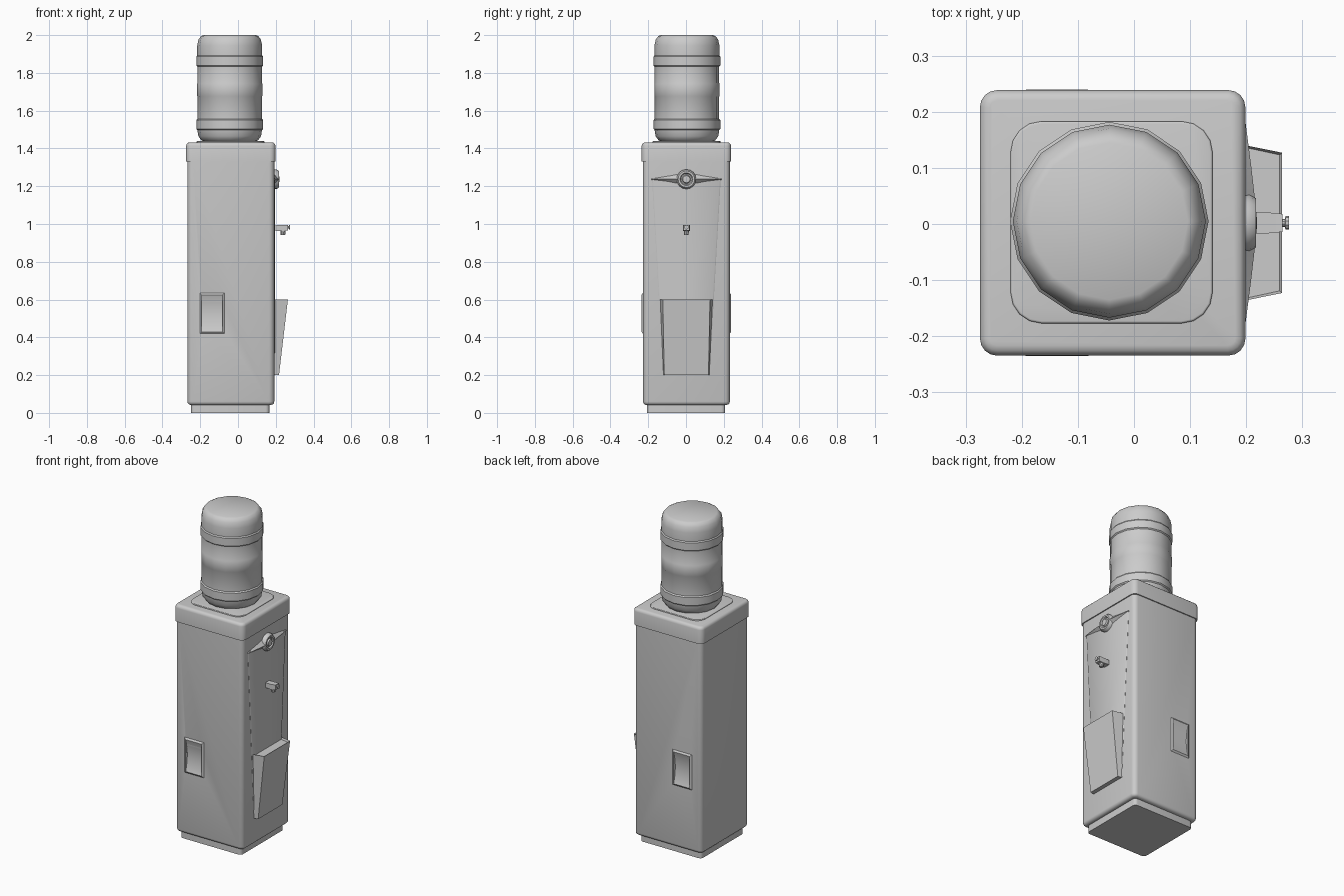
import bpy, bmesh, math
from mathutils import Matrix, Vector

if "Cube" in bpy.data.objects:
    bpy.data.objects.remove(bpy.data.objects["Cube"])

CX, CY = -0.038, 0.002   # cabinet centre


def finish(name, bm, angle=35):
    bmesh.ops.recalc_face_normals(bm, faces=bm.faces)
    me = bpy.data.meshes.new(name)
    bm.to_mesh(me)
    bm.free()
    ob = bpy.data.objects.new(name, me)
    bpy.context.collection.objects.link(ob)
    bpy.ops.object.select_all(action='DESELECT')
    ob.select_set(True)
    bpy.context.view_layer.objects.active = ob
    bpy.ops.object.shade_smooth_by_angle(angle=math.radians(angle))
    return ob


def bevel(bm, test, width, seg):
    edges = [e for e in bm.edges if test(e)]
    bmesh.ops.bevel(bm, geom=edges, offset=width, segments=seg, profile=0.5, affect='EDGES')


def rounded_box(name, cx, cy, half, z0, z1, corner, top=0, bottom=0):
    bm = bmesh.new()
    bmesh.ops.create_cube(bm, size=1, matrix=Matrix.Translation((cx, cy, (z0 + z1) / 2))
                          @ Matrix.Diagonal((2 * half, 2 * half, z1 - z0, 1)))
    bevel(bm, lambda e: abs(e.verts[0].co.z - e.verts[1].co.z) > 1e-4, corner, 4)
    for z, w in ((z1, top), (z0, bottom)):
        if w:
            bevel(bm, lambda e: all(abs(v.co.z - z) < 1e-5 for v in e.verts), w, 3)
    return finish(name, bm)


def loft(name, rings, angle=35):
    """Skin a list of equal-length point rings and cap both ends."""
    bm = bmesh.new()
    rows = [[bm.verts.new(p) for p in r] for r in rings]
    n = len(rows[0])
    for a, b in zip(rows, rows[1:]):
        for i in range(n):
            bm.faces.new((a[i], a[(i + 1) % n], b[(i + 1) % n], b[i]))
    bm.faces.new(rows[0])
    bm.faces.new(rows[-1])
    return finish(name, bm, angle)


def lathe(name, profile, origin, sides, axis='Z', angle=35):
    """Profile of (radius, height) turned around z or x."""
    rings = []
    for r, h in profile:
        ring = []
        for i in range(sides):
            a = 2 * math.pi * i / sides
            c, s = r * math.cos(a), r * math.sin(a)
            ring.append(Vector(origin) + Vector((c, s, h) if axis == 'Z' else (h, c, s)))
        rings.append(ring)
    return loft(name, rings, angle)


def rect_yz(x, hy, z0, z1):
    return [(x, CY - hy, z0), (x, CY + hy, z0), (x, CY + hy, z1), (x, CY - hy, z1)]


# cabinet, plinth, lid and raised bottle seat
rounded_box("plinth", -0.041, CY - 0.002, 0.207, 0, 0.06, 0.02)
cabinet = rounded_box("cabinet", CX, CY, 0.230, 0.042, 1.34, 0.028, bottom=0.018)
rounded_box("lid", CX, CY, 0.2365, 1.33, 1.432, 0.03, top=0.018)
rounded_box("bottle_seat", -0.04, 0.003, 0.18, 1.42, 1.439, 0.055, top=0.004)

# water bottle with raised bands
lathe("water_bottle", [
    (0.125, 1.432), (0.150, 1.443), (0.166, 1.465), (0.171, 1.497), (0.177, 1.503),
    (0.177, 1.550), (0.171, 1.557), (0.171, 1.675), (0.173, 1.679), (0.173, 1.742),
    (0.171, 1.746), (0.171, 1.833), (0.177, 1.839), (0.177, 1.886), (0.172, 1.893),
    (0.172, 1.945), (0.165, 1.977), (0.152, 1.994), (0.140, 2.0)],
    (-0.044, 0.005, 0), 16)

# tapered front panel
loft("front_panel", [
    [(x, CY - 0.122 + d, 0.2), (x, CY + 0.122 - d, 0.2),
     (x, CY + 0.182 - d, 1.24), (x, CY - 0.182 + d, 1.24)]
    for x, d in ((0.18, 0), (0.193, 0), (0.197, 0.006))])

# drip tray: wedge with a shallow open top
bm = bmesh.new()
back = [bm.verts.new(p) for p in ((0.19, CY - 0.122, 0.2), (0.19, CY + 0.122, 0.2),
                                  (0.19, CY + 0.14, 0.6), (0.19, CY - 0.14, 0.6))]
front = [bm.verts.new(p) for p in ((0.217, CY - 0.117, 0.2), (0.217, CY + 0.117, 0.2),
                                   (0.264, CY + 0.125, 0.6), (0.264, CY - 0.125, 0.6))]
bm.faces.new(back)
bm.faces.new(front)
for i in range(4):
    j = (i + 1) % 4
    f = bm.faces.new((back[i], back[j], front[j], front[i]))
    if i == 2:
        top = f
bmesh.ops.recalc_face_normals(bm, faces=bm.faces)
bmesh.ops.inset_individual(bm, faces=[top], thickness=0.006, depth=0)
bmesh.ops.translate(bm, verts=top.verts, vec=(0, 0, -0.012))
finish("drip_tray", bm, 20)

# round dial with two tapering side trims
ZD = 1.237
lathe("dial", [(0.052, 0.185), (0.052, 0.205), (0.044, 0.217), (0.034, 0.217),
               (0.029, 0.209), (0.023, 0.209), (0.019, 0.218), (0.008, 0.219)],
      (0, CY, ZD), 16, 'X')
for name, s in (("trim_left", -1), ("trim_right", 1)):
    loft(name, [[(0.188, CY + s * y, ZD - h), (x, CY + s * y, ZD),
                 (0.188, CY + s * y, ZD + h)]
                for y, h, x in ((0.03, 0.034, 0.217), (0.10, 0.020, 0.209),
                                (0.185, 0.006, 0.198))], 20)

# tap: arm, lever button, spout
loft("tap_arm", [rect_yz(0.19, 0.019, 0.965, 0.993), rect_yz(0.235, 0.019, 0.962, 0.994),
                 rect_yz(0.265, 0.016, 0.966, 0.996)], 20)
lathe("tap_button", [(0.007, 0.26), (0.007, 0.269), (0.012, 0.270), (0.012, 0.276)],
      (0, CY, 0.983), 10, 'X')
lathe("tap_spout", [(0.012, 0.943), (0.015, 0.970)], (0.238, CY, 0), 10)

# side hand grips: raised bevelled plates with a shallow scoop
for name, s in (("grip_left", -1), ("grip_right", 1)):
    grip = loft(name, [[(-0.137 + a * (0.065 - d), CY + s * y, 0.527 + b * (0.108 - d))
                        for a, b in ((-1, -1), (1, -1), (1, 1), (-1, 1))]
                       for y, d in ((0.19, 0), (0.230, 0), (0.2375, 0.010))], 20)
    # scoop cutter: cylinder segment lying along x
    rad, depth = 0.30, 0.016
    cy = CY + s * (0.2375 - depth + rad)
    cutter = loft(name + "_cutter", [[(x, cy + rad * math.cos(2 * math.pi * i / 96),
                                       0.527 + rad * math.sin(2 * math.pi * i / 96))
                                      for i in range(96)] for x in (-0.190, -0.084)])
    cutter.hide_render = True
    cutter.hide_viewport = True
    for ob in (grip, cabinet):
        m = ob.modifiers.new("scoop", 'BOOLEAN')
        m.operation = 'DIFFERENCE'
        m.object = cutter
        m.solver = 'EXACT'
